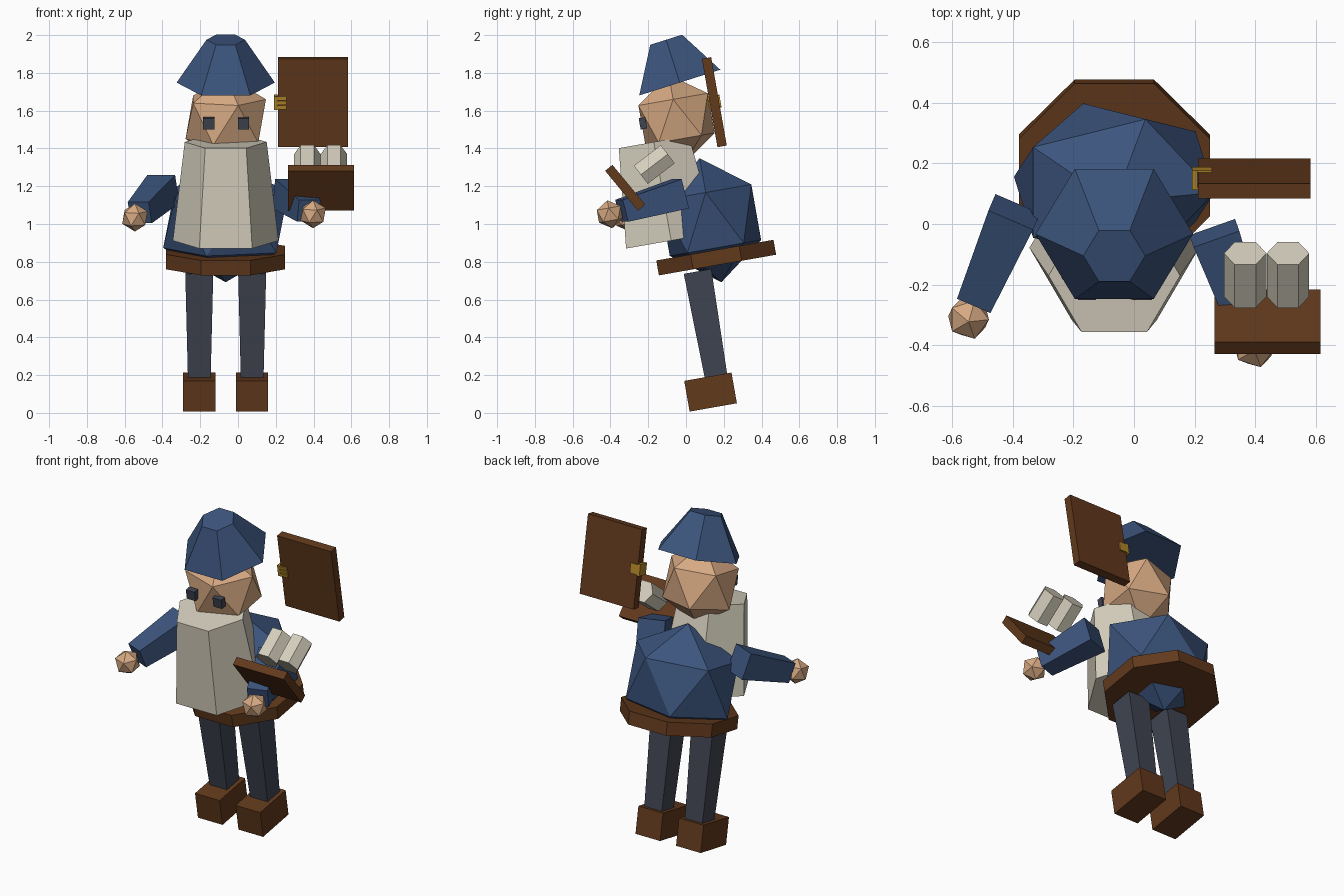
import bpy
import bmesh
from math import cos, sin, pi, radians
from mathutils import Matrix, Vector

cube = bpy.data.objects.get("Cube")
if cube:
    bpy.data.objects.remove(cube, do_unlink=True)


def material(name, r, g, b):
    """Flat colour given as 0-255 display values, stored as linear."""
    rgba = [(c / 255) ** 2.2 for c in (r, g, b)] + [1]
    mat = bpy.data.materials.new(name)
    mat.use_nodes = True
    mat.diffuse_color = rgba
    bsdf = next(n for n in mat.node_tree.nodes if n.type == 'BSDF_PRINCIPLED')
    bsdf.inputs["Base Color"].default_value = rgba
    bsdf.inputs["Roughness"].default_value = 0.9
    return mat


BLUE = material("blue_cloth", 62, 85, 124)
BROWN = material("brown_leather", 98, 60, 34)
SKIN = material("skin", 214, 168, 130)
CREAM = material("cream", 212, 206, 188)
SLATE = material("slate_grey", 66, 70, 82)
GOLD = material("gold", 176, 133, 45)


def finish(name, bm, mat, matrix):
    bmesh.ops.recalc_face_normals(bm, faces=bm.faces)
    mesh = bpy.data.meshes.new(name)
    bm.to_mesh(mesh)
    bm.free()
    mesh.materials.append(mat)
    obj = bpy.data.objects.new(name, mesh)
    obj.matrix_world = matrix
    bpy.context.collection.objects.link(obj)
    return obj


def frustum(name, mat, matrix, sides, r_low, r_high, height, spin=0):
    """Tapered prism along its own z axis, centred."""
    bm = bmesh.new()
    angles = [spin + 2 * pi * i / sides for i in range(sides)]
    low, high = [[bm.verts.new((r * cos(a), r * sin(a), z)) for a in angles]
                 for r, z in ((r_low, -height / 2), (r_high, height / 2))]
    bm.faces.new(low)
    bm.faces.new(high)
    for i in range(sides):
        j = (i + 1) % sides
        bm.faces.new((low[i], low[j], high[j], high[i]))
    return finish(name, bm, mat, matrix)


def post(name, mat, matrix, w_low, w_high, height):
    """Square tapered post given by its widths."""
    return frustum(name, mat, matrix, 4, w_low * 0.5 ** 0.5,
                   w_high * 0.5 ** 0.5, height, pi / 4)


def box(name, mat, matrix, size):
    bm = bmesh.new()
    bmesh.ops.create_cube(bm, size=1)
    bmesh.ops.scale(bm, vec=size, verts=bm.verts)
    return finish(name, bm, mat, matrix)


def ball(name, mat, matrix, radius, squash=(1, 1, 1)):
    bm = bmesh.new()
    bmesh.ops.create_icosphere(bm, subdivisions=1, radius=radius)
    bmesh.ops.scale(bm, vec=squash, verts=bm.verts)
    return finish(name, bm, mat, matrix)


def at(x, y, z, tilt=0):
    return Matrix.Translation((x, y, z)) @ Matrix.Rotation(radians(tilt), 4, 'X')


# Whole figure leans forward around the middle of the torso
LEAN = 10
body = at(-0.065, 0.13, 1.02, LEAN)

# Torso and belt
ball("torso", BLUE, body, 0.37, (1, 0.78, 0.9))
frustum("belt", BROWN, body @ at(0, -0.005, -0.2), 8, 0.341, 0.341, 0.08, pi / 8)

# Legs and boots
for side, s in (("left", 1), ("right", -1)):
    post(side + "_leg", SLATE, body @ at(s * 0.14, -0.115, -0.54), 0.12, 0.148, 0.57)
    box(side + "_boot", BROWN, body @ at(s * 0.14, -0.158, -0.896), (0.17, 0.254, 0.165))

# Head, eyes, beard and cap
ball("head", SKIN, at(-0.065, -0.05, 1.555, LEAN), 0.238, (1, 0.92, 1))
for side, s in (("left", 1), ("right", -1)):
    box(side + "_eye", SLATE, at(-0.063 + s * 0.092, -0.228, 1.533, LEAN), (0.06, 0.035, 0.06))
frustum("beard", CREAM, body @ at(0, -0.224, 0.195), 6, 0.28, 0.217, 0.53)
frustum("cap", BLUE, at(-0.065, -0.069, 1.862, 17.6), 6, 0.26, 0.102, 0.238)

# Arms run from shoulder to wrist, with a faceted hand beyond
arms = {"left": ((0.265, -0.03, 1.16), (0.375, -0.34, 1.07)),
        "right": ((-0.395, 0.04, 1.185), (-0.52, -0.25, 1.06))}
for side, (shoulder, wrist) in arms.items():
    a, b = Vector(shoulder), Vector(wrist)
    along = b - a
    turn = along.to_track_quat('Z', 'Y').to_matrix().to_4x4()
    post(side + "_arm", BLUE, Matrix.Translation((a + b) / 2) @ turn,
         0.16, 0.12, along.length)
    hand = b + along.normalized() * 0.07
    ball(side + "_hand", SKIN, Matrix.Translation(hand) @ Matrix.Rotation(radians(LEAN), 4, 'X'), 0.075)

# Large board with a clasp wrapped round its edge
board = at(0.397, 0.15, 1.645, LEAN)
box("large_board", BROWN, board, (0.372, 0.05, 0.475))
box("clasp_side", GOLD, board @ at(-0.197, 0, 0), (0.018, 0.066, 0.07))
box("clasp_back", GOLD, board @ at(-0.172, 0.029, 0), (0.065, 0.008, 0.06))
for i in (-1, 0, 1):
    box("clasp_finger", GOLD, board @ at(-0.172, -0.029, i * 0.024), (0.065, 0.008, 0.018))

# Small board above the left hand
box("small_board", BROWN, at(0.44, -0.322, 1.192, 39.5), (0.35, 0.05, 0.273))

# Pair of six-sided rolls lying side by side
for x in (0.367, 0.508):
    frustum("paper_roll", CREAM, at(x, -0.168, 1.315, -52.5), 6, 0.07, 0.07, 0.18)
